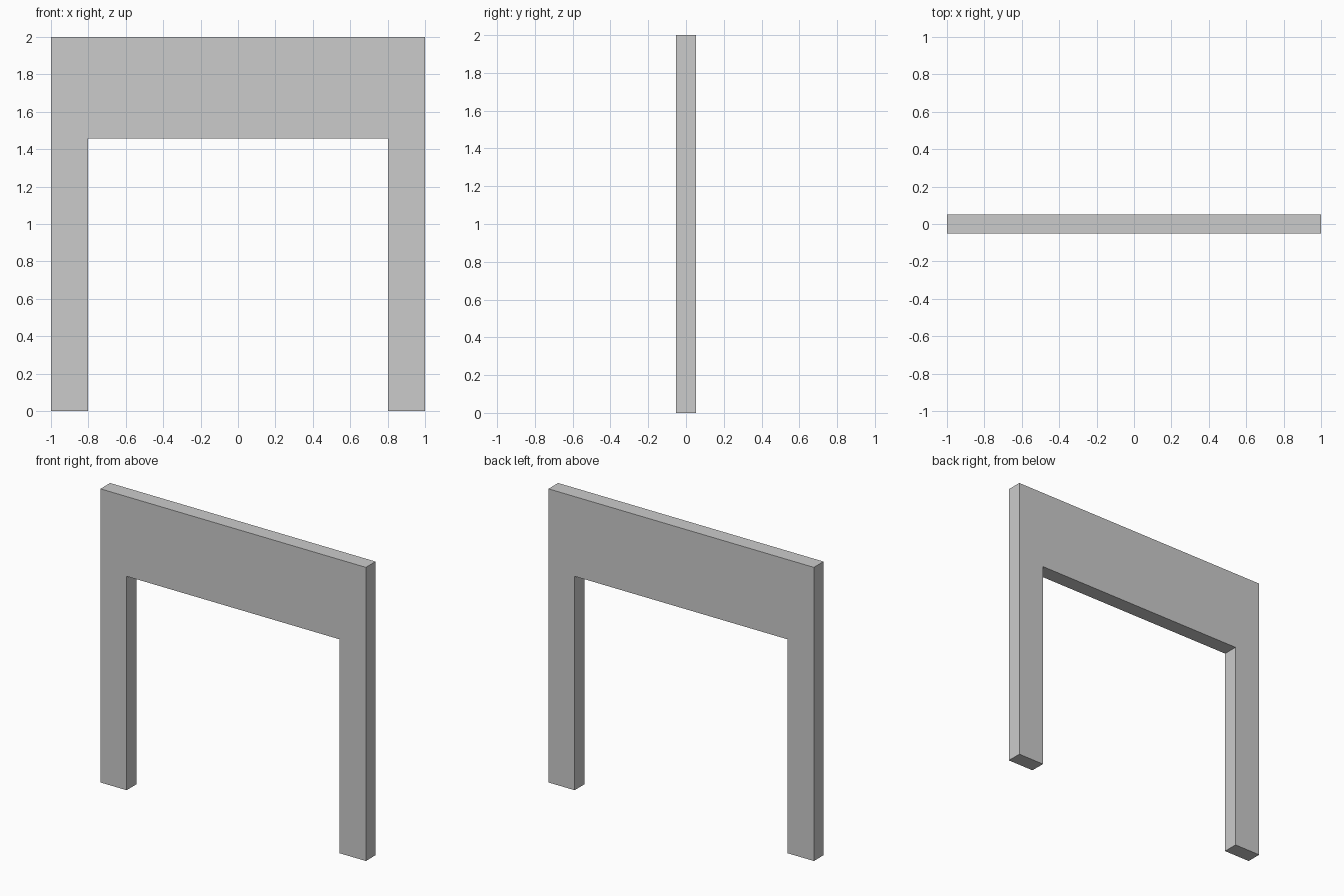
import bpy
import bmesh

if "Cube" in bpy.data.objects:
    bpy.data.objects.remove(bpy.data.objects["Cube"])

HALF_WIDTH, HEIGHT = 1.0, 2.0
OPENING_HALF, OPENING_TOP = 0.803, 1.457
THICKNESS = 0.104

# Portal outline: right half, mirrored to the left
half = [(OPENING_HALF, OPENING_TOP), (OPENING_HALF, 0),
        (HALF_WIDTH, 0), (HALF_WIDTH, HEIGHT)]
outline = half + [(-x, z) for x, z in reversed(half)]

# Extrude the outline from front to back
bm = bmesh.new()
front = bm.faces.new([bm.verts.new((x, -THICKNESS / 2, z)) for x, z in outline])
extruded = bmesh.ops.extrude_face_region(bm, geom=[front], use_keep_orig=True)
back_verts = [v for v in extruded["geom"] if isinstance(v, bmesh.types.BMVert)]
bmesh.ops.translate(bm, verts=back_verts, vec=(0, THICKNESS, 0))
bmesh.ops.recalc_face_normals(bm, faces=bm.faces)

mesh = bpy.data.meshes.new("door_frame")
bm.to_mesh(mesh)
bm.free()
bpy.context.collection.objects.link(bpy.data.objects.new("door_frame", mesh))
